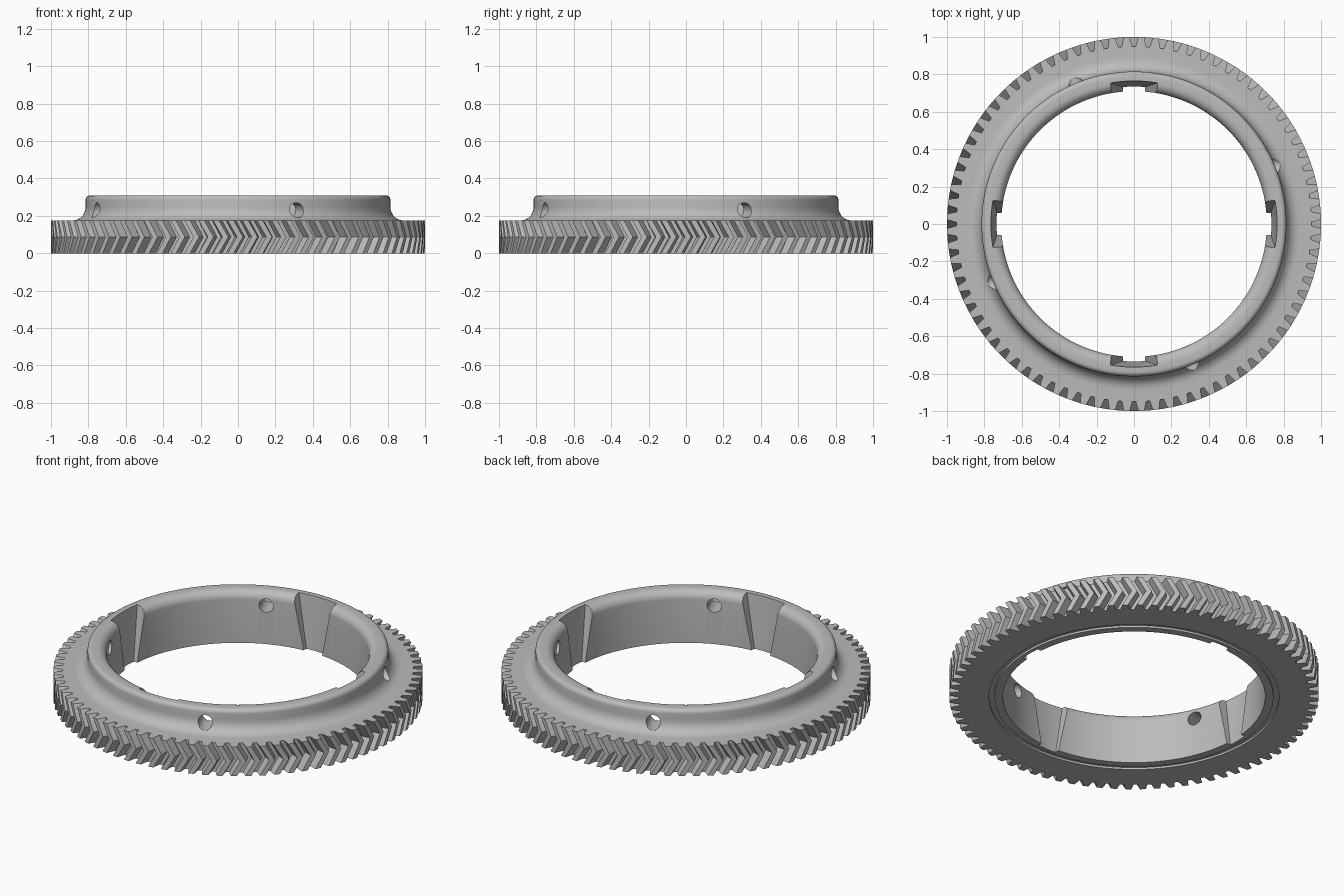
import bpy, bmesh, math
from mathutils import Matrix, Vector

cube = bpy.data.objects.get("Cube")
if cube:
    bpy.data.objects.remove(cube)

TEETH = 80
PITCH = math.tau / TEETH
HEIGHT, GEAR_TOP = 0.31, 0.175
BORE, COLLAR, ROOT = 0.71, 0.815, 0.95
# one tooth: (fraction of pitch, radius)
TOOTH = [(-0.36, ROOT), (-0.28, 0.975), (-0.2, 1), (0.2, 1), (0.28, 0.975), (0.36, ROOT)]
ANGLES = [(i + 0.5 + f) * PITCH for i in range(TEETH) for f, r in TOOTH]
TIPS = [r for i in range(TEETH) for f, r in TOOTH]

steel = bpy.data.materials.new("grey_metal")
steel.use_nodes = True
grey = (0.5, 0.5, 0.5, 1)
steel.diffuse_color = grey
bsdf = next(n for n in steel.node_tree.nodes if n.type == 'BSDF_PRINCIPLED')
bsdf.inputs["Base Color"].default_value = grey


def polar(r, a, z):
    return Vector((r * math.cos(a), r * math.sin(a), z))


def arc(cr, cz, rad, start, end, steps=7):
    """Quarter arc in the radius/height plane, angles in degrees."""
    out = []
    for i in range(steps + 1):
        t = math.radians(start + (end - start) * i / steps)
        out.append((cr + rad * math.cos(t), cz + rad * math.sin(t)))
    return out


def bridge(bm, a, b):
    n = len(a)
    for i in range(n):
        j = (i + 1) % n
        bm.faces.new((a[i], a[j], b[j], b[i]))


def add_object(name, bm):
    bmesh.ops.recalc_face_normals(bm, faces=bm.faces[:])
    mesh = bpy.data.meshes.new(name)
    bm.to_mesh(mesh)
    bm.free()
    obj = bpy.data.objects.new(name, mesh)
    bpy.context.collection.objects.link(obj)
    mesh.materials.append(steel)
    return obj


# Ring body: herringbone rim, filleted collar, bore and underside groove
bm = bmesh.new()
loops = []
shift = 0.05
for z, twist in ((0, 0), (GEAR_TOP / 2, shift), (GEAR_TOP, 0)):
    loops.append([bm.verts.new(polar(r, a + twist, z)) for a, r in zip(ANGLES, TIPS)])
fillet, outer_round, inner_round = 0.072, 0.025, 0.05
profile = arc(COLLAR + fillet, GEAR_TOP + fillet, fillet, 270, 180)
profile += arc(COLLAR - outer_round, HEIGHT - outer_round, outer_round, 0, 90, 5)
profile += arc(BORE + inner_round, HEIGHT - inner_round, inner_round, 90, 180)
profile += [(BORE, 0), (0.755, 0), (0.755, 0.012), (0.785, 0.012), (0.785, 0)]
for r, z in profile:
    loops.append([bm.verts.new(polar(r, a, z)) for a in ANGLES])
for i, loop in enumerate(loops):
    bridge(bm, loop, loops[(i + 1) % len(loops)])
ring = add_object("herringbone_ring_gear", bm)

# Cutters: four tapered bore notches and four radial pin holes
bm = bmesh.new()
for k in range(4):
    centre = k * math.pi / 2
    ends = []
    for z in (-0.05, 0.36):
        t = z / HEIGHT
        half, floor = 0.06 + 0.065 * t, 0.735 + 0.03 * t
        pts = []
        for i in range(13):
            y = half * (i / 6 - 1)
            pts.append((math.sqrt(floor ** 2 - y ** 2), y))
        pts += [(0.6, half), (0.6, -half)]
        turn = Matrix.Rotation(centre, 3, 'Z')
        ends.append([bm.verts.new(turn @ Vector((x, y, z))) for x, y in pts])
    bridge(bm, *ends)
    bm.faces.new(ends[0])
    bm.faces.new(ends[1])

    a = centre + math.radians(22.5)
    place = (Matrix.Translation(polar(0.8, a, 0.23)) @ Matrix.Rotation(a, 4, 'Z')
             @ Matrix.Rotation(math.pi / 2, 4, 'Y'))
    bmesh.ops.create_cone(bm, cap_ends=True, segments=32, radius1=0.04,
                          radius2=0.04, depth=0.36, matrix=place)
cutter = add_object("notch_and_hole_cutter", bm)
cutter.hide_render = True

mod = ring.modifiers.new("cuts", 'BOOLEAN')
mod.operation = 'DIFFERENCE'
mod.solver = 'EXACT'
mod.object = cutter
bpy.ops.object.select_all(action='DESELECT')
ring.select_set(True)
bpy.context.view_layer.objects.active = ring
bpy.ops.object.modifier_apply(modifier=mod.name)
bpy.data.objects.remove(cutter)
bpy.ops.object.shade_smooth_by_angle(angle=math.radians(25))
